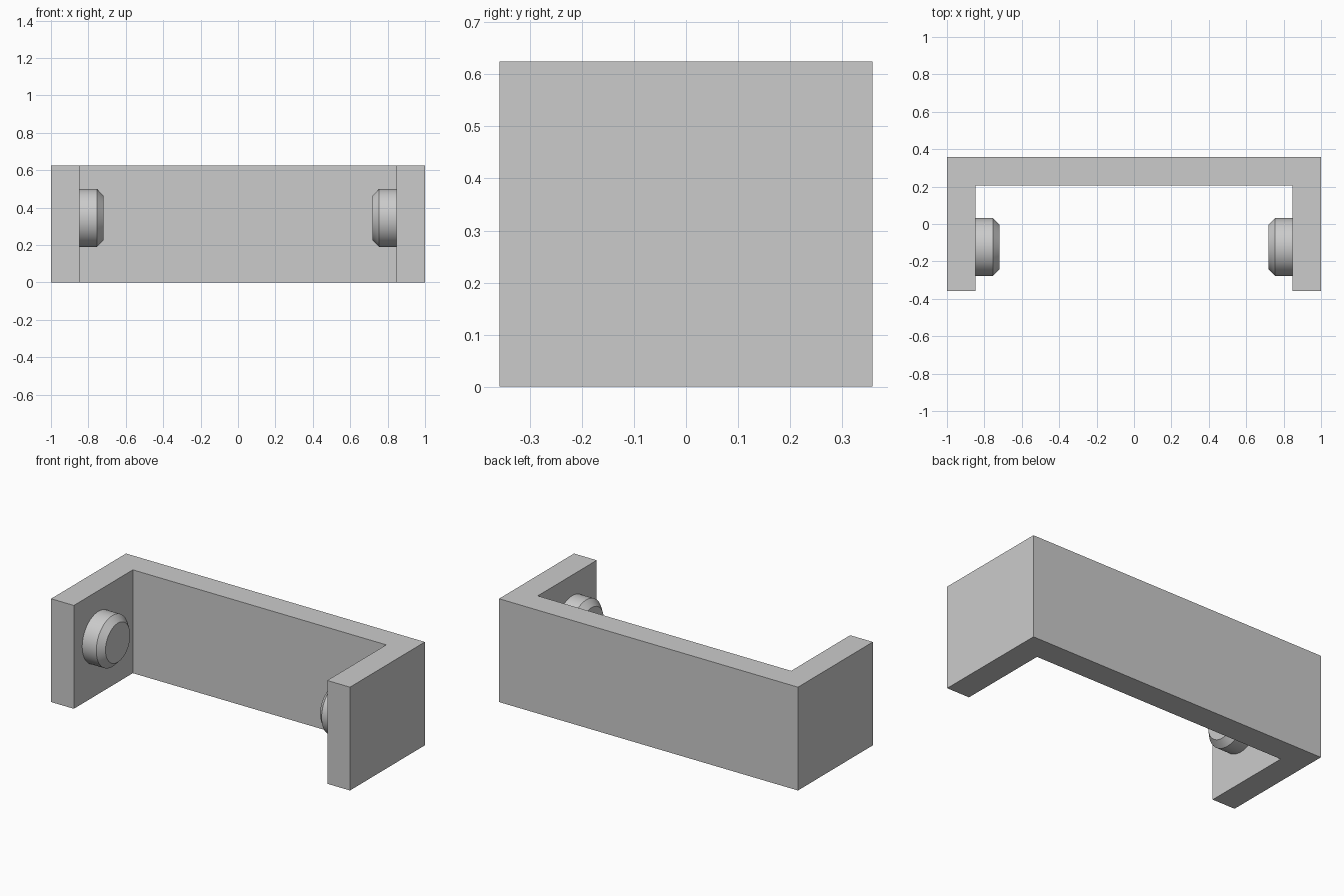
import bpy, bmesh
from mathutils import Matrix, Vector

cube = bpy.data.objects.get("Cube")
if cube:
    bpy.data.objects.remove(cube, do_unlink=True)

# Single plain grey
GREY = (0.6, 0.6, 0.6, 1)
grey = bpy.data.materials.new("plain_grey")
grey.use_nodes = True
grey.diffuse_color = GREY
grey.node_tree.nodes["Principled BSDF"].inputs["Base Color"].default_value = GREY

HALF_W, HALF_D, HEIGHT, WALL = 1.0, 0.358, 0.625, 0.152


def finish(name, bm):
    bmesh.ops.recalc_face_normals(bm, faces=bm.faces)
    mesh = bpy.data.meshes.new(name)
    bm.to_mesh(mesh)
    bm.free()
    mesh.materials.append(grey)
    obj = bpy.data.objects.new(name, mesh)
    bpy.context.collection.objects.link(obj)
    return obj


# U-shaped bracket: plan outline extruded upwards
inner = HALF_W - WALL
half = [(inner, HALF_D - WALL), (inner, -HALF_D), (HALF_W, -HALF_D), (HALF_W, HALF_D)]
outline = half + [(-x, y) for x, y in reversed(half)]
bm = bmesh.new()
base = bm.faces.new([bm.verts.new((x, y, 0)) for x, y in outline])
top = bmesh.ops.extrude_face_region(bm, geom=[base])["geom"]
bmesh.ops.translate(bm, vec=(0, 0, HEIGHT),
                    verts=[v for v in top if isinstance(v, bmesh.types.BMVert)])
finish("bracket", bm)


# Round pegs on the inner walls, each with a chamfered tip
def peg(name, side):
    bm = bmesh.new()
    rings = []
    for x, r in [(inner, 0.155), (0.754, 0.155), (0.718, 0.118)]:
        place = Matrix.Translation((side * x, -0.123, 0.345)) @ Matrix.Rotation(1.570796, 4, 'Y')
        rings.append(bmesh.ops.create_circle(bm, segments=64, radius=r, matrix=place)["verts"])
    for a, b in zip(rings, rings[1:]):
        for i in range(len(a)):
            j = (i + 1) % len(a)
            bm.faces.new((a[i], a[j], b[j], b[i]))
    bm.faces.new(rings[0])
    bm.faces.new(rings[-1])
    obj = finish(name, bm)
    bpy.ops.object.select_all(action='DESELECT')
    obj.select_set(True)
    bpy.context.view_layer.objects.active = obj
    bpy.ops.object.shade_smooth_by_angle(angle=0.5)


peg("left_peg", 1)
peg("right_peg", -1)
